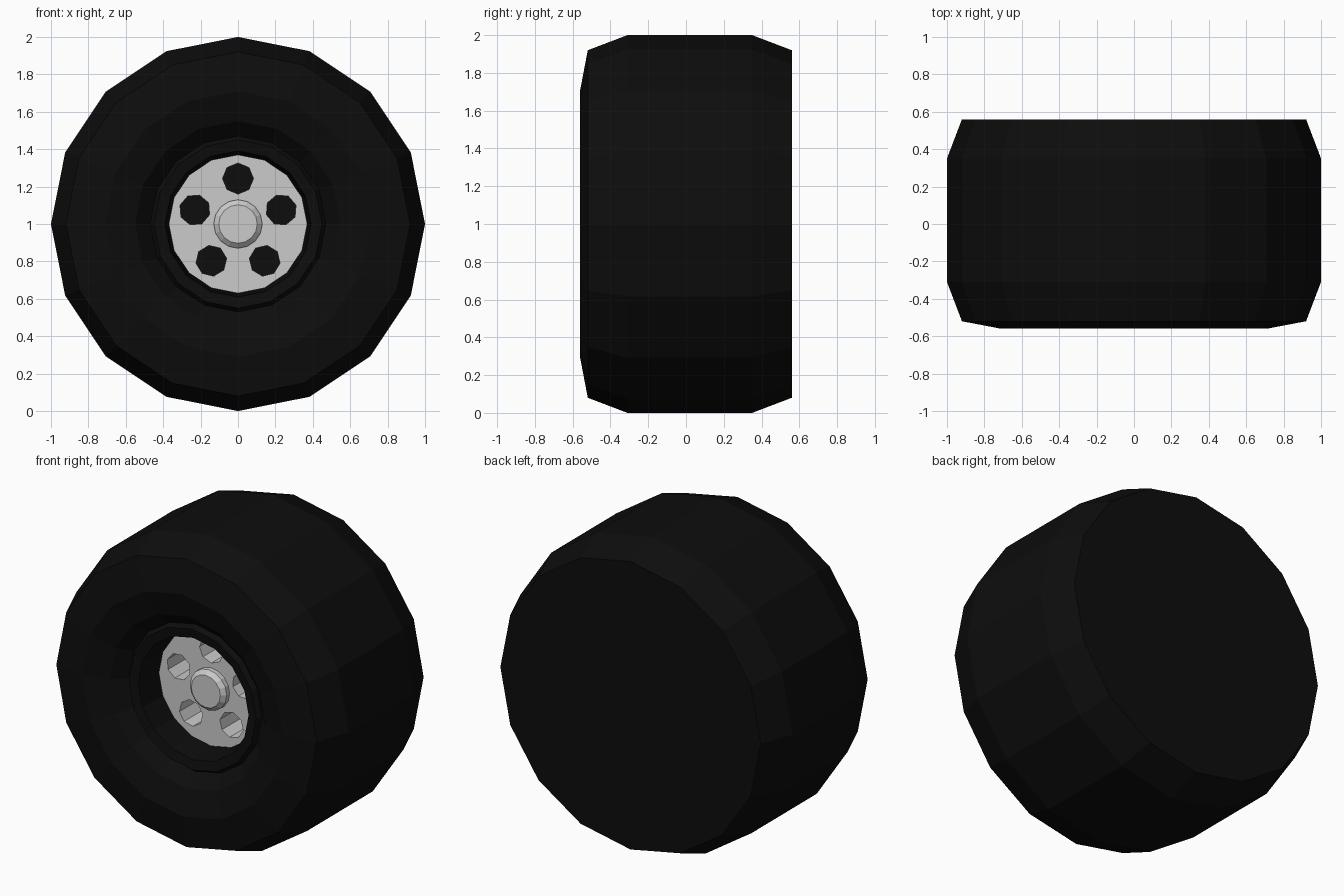
import bpy, bmesh, math
from mathutils import Vector

if "Cube" in bpy.data.objects:
    bpy.data.objects.remove(bpy.data.objects["Cube"])

SIDES = 16


def lathe(name, profile, sides=SIDES, centre=(0, 1), phase=0.0):
    """Spin (radius, y) points about a y-parallel axis and cap both ends."""
    bm = bmesh.new()
    rings = []
    for r, y in profile:
        ring = []
        for i in range(sides):
            a = phase + 2 * math.pi * i / sides
            ring.append(bm.verts.new((centre[0] + r * math.sin(a), y,
                                      centre[1] + r * math.cos(a))))
        rings.append(ring)
    for a, b in zip(rings, rings[1:]):
        for i in range(sides):
            j = (i + 1) % sides
            bm.faces.new((a[i], a[j], b[j], b[i]))
    bm.faces.new(rings[0])
    bm.faces.new(rings[-1])
    bmesh.ops.recalc_face_normals(bm, faces=bm.faces)
    mesh = bpy.data.meshes.new(name)
    bm.to_mesh(mesh)
    bm.free()
    ob = bpy.data.objects.new(name, mesh)
    bpy.context.collection.objects.link(ob)
    return ob


# Tyre: closed flat back, chamfered tread, recessed front with a rim lip
rubber = bpy.data.materials.new("rubber")
rubber.diffuse_color = (0.004, 0.004, 0.004, 1)
rubber.use_nodes = True
rubber.node_tree.nodes["Principled BSDF"].inputs["Base Color"].default_value = rubber.diffuse_color
tyre = lathe("tyre", [(0.92, 0.56), (1.0, 0.35), (1.0, -0.31), (0.92, -0.52),
                      (0.71, -0.56), (0.55, -0.51), (0.47, -0.43),
                      (0.45, -0.46), (0.39, -0.45), (0.375, -0.27),
                      (0.36, -0.08)])
tyre.data.materials.append(rubber)

# Wheel disc with five deep round holes
disc = lathe("wheel_disc", [(0.37, -0.27), (0.37, -0.06)])
for k in range(5):
    a = 2 * math.pi * k / 5
    c = (0.243 * math.sin(a), 1 + 0.243 * math.cos(a))
    cutter = lathe("hole_cutter", [(0.083, -0.4), (0.083, 0.1)], 8, c, a)
    cutter.hide_render = True
    cutter.hide_set(True)
    cut = disc.modifiers.new("hole", 'BOOLEAN')
    cut.operation = 'DIFFERENCE'
    cut.solver = 'EXACT'
    cut.object = cutter

# Raised centre hub cap with a bevelled rim
lathe("hub_cap", [(0.13, -0.2), (0.13, -0.3), (0.103, -0.325)])
